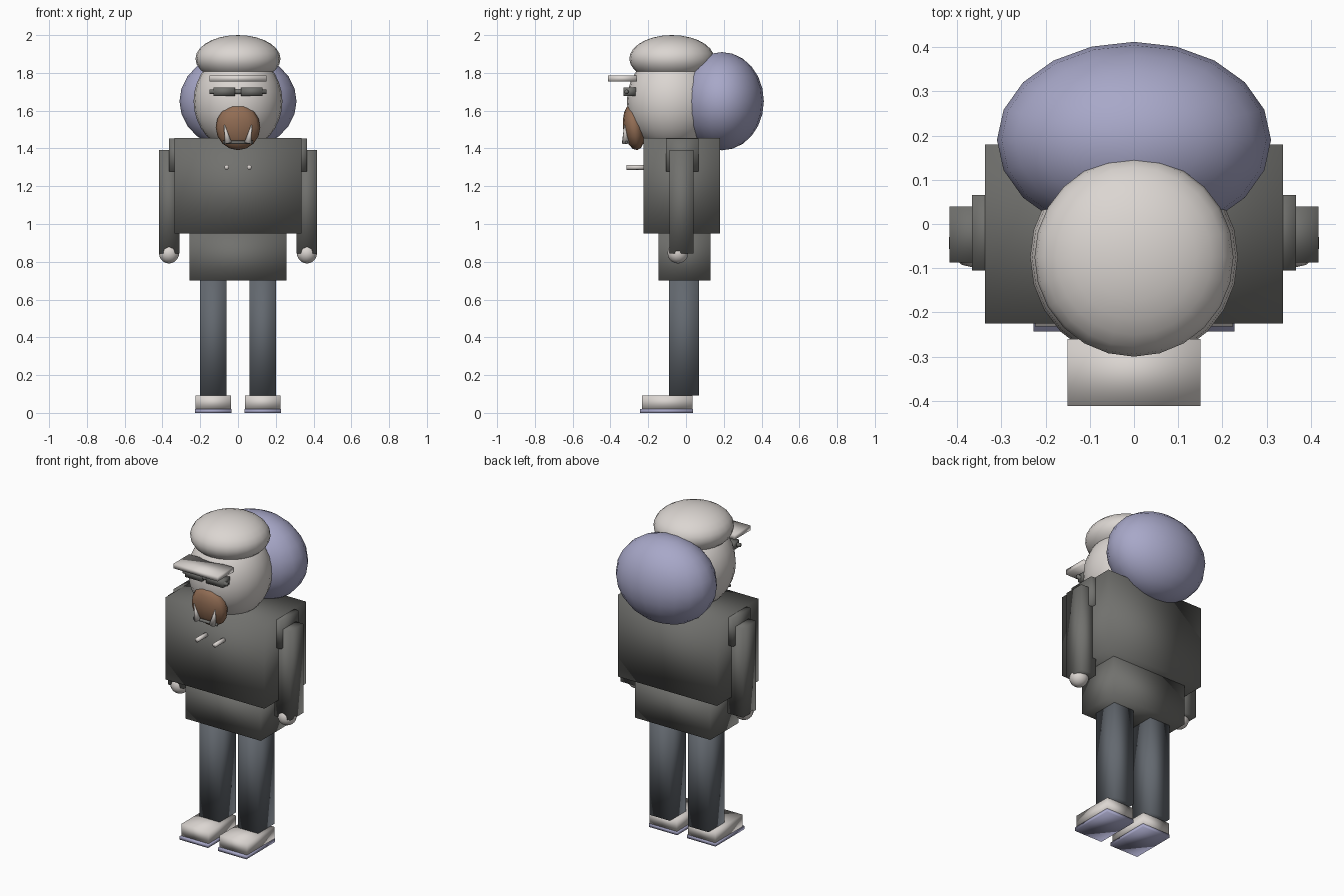
import bpy
from math import radians
from mathutils import Vector

if "Cube" in bpy.data.objects:
    bpy.data.objects.remove(bpy.data.objects["Cube"])


def material(name, rgb):
    m = bpy.data.materials.new(name)
    m.diffuse_color = (*rgb, 1)
    m.use_nodes = True
    m.node_tree.nodes["Principled BSDF"].inputs["Base Color"].default_value = m.diffuse_color
    return m


CREAM = material("cream", (0.71, 0.67, 0.64))
GREY = material("charcoal_grey", (0.165, 0.165, 0.155))
SLATE = material("slate_blue_grey", (0.125, 0.14, 0.16))
LAVENDER = material("lavender", (0.39, 0.39, 0.58))
BROWN = material("brown", (0.29, 0.155, 0.09))


def finish(name, mat):
    ob = bpy.context.object
    ob.name = name
    ob.data.materials.append(mat)
    bpy.ops.object.transform_apply(location=False, rotation=True, scale=True)
    # Blended normals everywhere give the soft gradients on the blocks
    bpy.ops.object.shade_smooth()
    return ob


def box(name, x, y, z, mat):
    lo, hi = Vector((x[0], y[0], z[0])), Vector((x[1], y[1], z[1]))
    bpy.ops.mesh.primitive_cube_add(size=1, location=(lo + hi) / 2)
    bpy.context.object.scale = hi - lo
    return finish(name, mat)


def ball(name, centre, radii, mat, segments=20, rings=12, tilt=0):
    bpy.ops.mesh.primitive_uv_sphere_add(segments=segments, ring_count=rings,
                                         location=centre, rotation=(tilt, 0, 0))
    bpy.context.object.scale = radii
    return finish(name, mat)


def rod(name, a, b, r1, r2, mat, sides=10):
    a, b = Vector(a), Vector(b)
    d = b - a
    bpy.ops.mesh.primitive_cone_add(vertices=sides, radius1=r1, radius2=r2,
                                    depth=d.length, location=(a + b) / 2,
                                    rotation=d.to_track_quat('Z', 'Y').to_euler())
    return finish(name, mat)


def span(s, a, b):
    """An x range on the right (s=1) or left (s=-1) side."""
    return sorted((s * a, s * b))


# Coat
box("coat_body", (-0.337, 0.337), (-0.225, 0.18), (0.95, 1.455), GREY)
box("coat_skirt", (-0.257, 0.257), (-0.145, 0.13), (0.70, 0.96), GREY)

# Head, hair and cap
ball("head", (0, -0.075, 1.65), (0.235, 0.238, 0.26), CREAM, 24, 16)
ball("hair", (0, 0.19, 1.65), (0.31, 0.222, 0.26), LAVENDER)
ball("cap", (0, -0.075, 1.875), (0.225, 0.225, 0.125), CREAM, 24, 14)
box("cap_visor", (-0.15, 0.15), (-0.412, -0.26), (1.755, 1.785), CREAM)

# Face
ball("muzzle", (0, -0.275, 1.512), (0.118, 0.058, 0.122), BROWN, 12, 8, radians(8))
rod("mouth", (-0.08, -0.315, 1.432), (0.08, -0.315, 1.432), 0.009, 0.009, GREY, 8)
rod("glasses_bar", (-0.15, -0.315, 1.70), (0.15, -0.315, 1.70), 0.012, 0.012, GREY, 8)

# Paired parts
for s, side in ((1, "right"), (-1, "left")):
    box(f"{side}_lens", span(s, 0.015, 0.13), (-0.332, -0.265), (1.678, 1.723), GREY)
    rod(f"{side}_fang", (s * 0.052, -0.32, 1.428), (s * 0.072, -0.325, 1.525),
        0.02, 0.002, CREAM, 8)
    rod(f"{side}_button", (s * 0.06, -0.20, 1.30), (s * 0.06, -0.315, 1.30),
        0.013, 0.013, CREAM)
    box(f"{side}_shoulder", span(s, 0.30, 0.366), (-0.105, 0.066), (1.278, 1.452), GREY)
    box(f"{side}_arm", span(s, 0.31, 0.417), (-0.087, 0.04), (0.845, 1.393), GREY)
    ball(f"{side}_hand", (s * 0.365, -0.043, 0.846), (0.055, 0.055, 0.055), CREAM, 14, 10)
    box(f"{side}_leg", span(s, 0.062, 0.2), (-0.09, 0.068), (0.093, 0.74), SLATE)
    box(f"{side}_shoe", span(s, 0.038, 0.224), (-0.232, 0.035), (0.02, 0.093), CREAM)
    box(f"{side}_sole", span(s, 0.034, 0.227), (-0.243, 0.037), (0, 0.021), LAVENDER)
